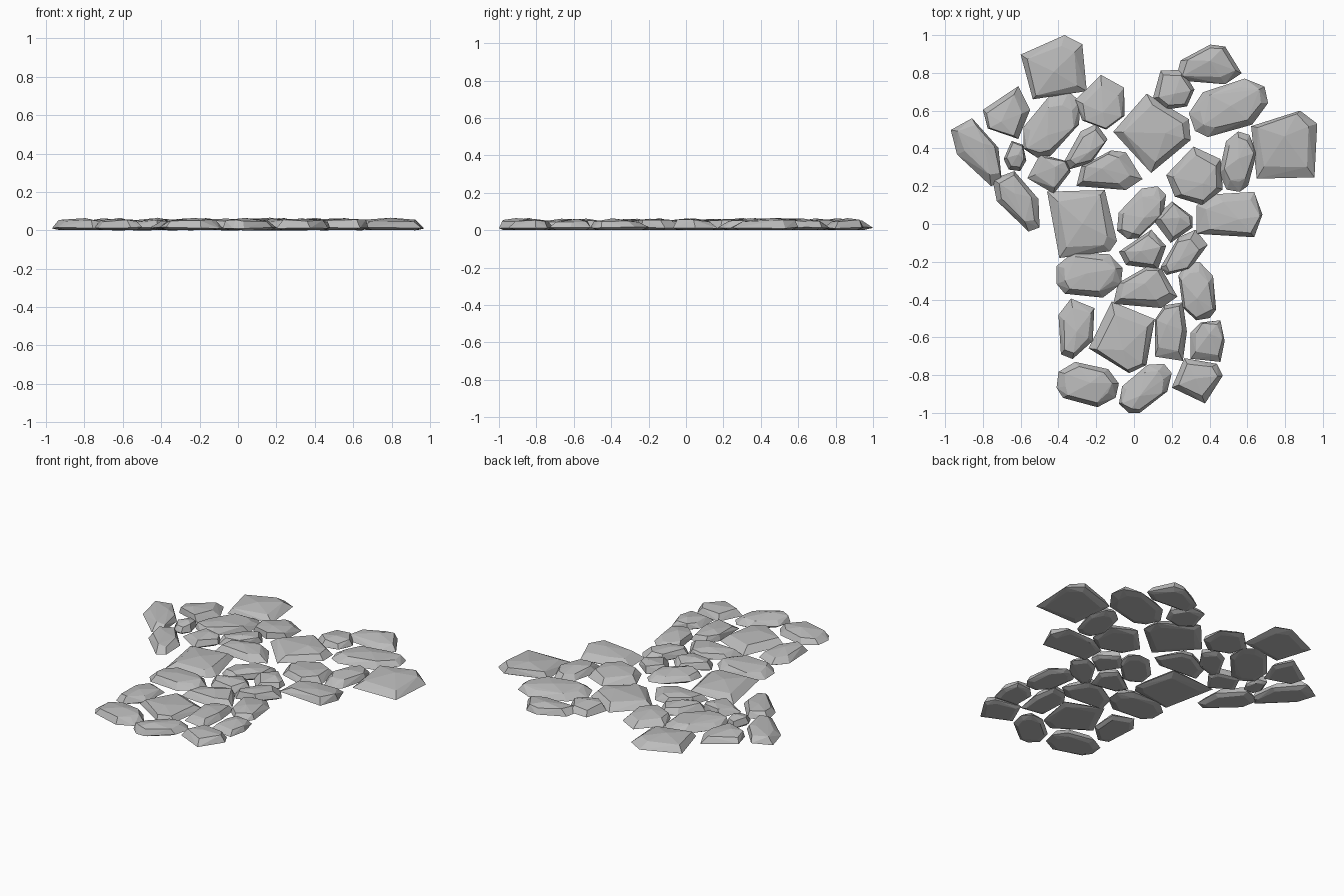
import bpy, bmesh, math, random
from mathutils import Matrix, Vector

random.seed(7)
if "Cube" in bpy.data.objects:
    bpy.data.objects.remove(bpy.data.objects["Cube"], do_unlink=True)

# One grey stone material
stone_grey = bpy.data.materials.new("stone grey")
stone_grey.use_nodes = True
grey = (0.5, 0.5, 0.5, 1)
stone_grey.diffuse_color = grey
stone_grey.node_tree.nodes["Principled BSDF"].inputs["Base Color"].default_value = grey

# Basic outlines that every stone is cut from
slab = [(-1, -.8), (.7, -1), (1, .55), (.55, 1), (-.95, .75)]
paver = [(-.65, -1), (.8, -.8), (1, -.5), (.65, 1), (-1, .95)]
block = [(-1, -.85), (.75, -1), (1, 0), (.75, 1), (-.4, .9), (-1, .4)]
oval = [(-1, -.25), (-.75, -.5), (.4, -.6), (.95, -.25),
        (1, .15), (.6, .5), (-.5, .55), (-1, .2)]
wedge = [(-1, -.3), (-.4, -.55), (.9, -.25), (1, .1), (.3, .55), (-.8, .4)]
loaf = [(-1, -.8), (.5, -1), (1, -.45), (.5, .9), (.05, 1), (-.85, .2)]
gem = [(-1, .1), (-.8, -.6), (.5, -1), (1, .1), (.5, 1)]
cobble = [(-1, -.2), (-.55, -.9), (.45, -1), (1, -.3), (.7, .75), (-.3, 1)]


def fitted(outline, turn, size):
    """Turn an outline, then fit it to the given width and depth."""
    spin = Matrix.Rotation(math.radians(turn), 2)
    points = [spin @ Vector(p) for p in outline]
    low = [min(p[i] for p in points) for i in range(2)]
    high = [max(p[i] for p in points) for i in range(2)]
    return [Vector([((p[i] - low[i]) / (high[i] - low[i]) - .5) * size[i]
                    for i in range(2)]) for p in points]


def stone(area, outline, at, size, turn=0):
    """A flat-faceted stone: shallow base, wide low rim, uneven shoulder, low peak."""
    rim = fitted(outline, turn, size)
    middle = sum(rim, Vector((0, 0))) / len(rim)
    lean = Vector([random.uniform(-.05, .05) * s for s in size])
    bm = bmesh.new()

    def ring(scales, shift, heights):
        for p in rim:
            q = middle + (p - middle) * random.uniform(*scales) + shift
            bm.verts.new((q.x, q.y, random.uniform(*heights)))

    ring((.7, .8), Vector((0, 0)), (0, .003))
    ring((1, 1), Vector((0, 0)), (.009, .018))
    ring((.68, .85), lean, (.043, .056))
    peak = middle + lean * 3
    bm.verts.new((peak.x, peak.y, random.uniform(.06, .066)))
    hull = bmesh.ops.convex_hull(bm, input=bm.verts)
    spare = {v for v in hull["geom_interior"] + hull["geom_unused"]
             if isinstance(v, bmesh.types.BMVert)}
    bmesh.ops.delete(bm, geom=list(spare), context="VERTS")
    bmesh.ops.dissolve_limit(bm, angle_limit=math.radians(3),
                             verts=bm.verts, edges=bm.edges)
    bmesh.ops.recalc_face_normals(bm, faces=bm.faces)
    mesh = bpy.data.meshes.new(area + "_stone")
    bm.to_mesh(mesh)
    bm.free()
    mesh.materials.append(stone_grey)
    obj = bpy.data.objects.new(area + "_stone", mesh)
    obj.location = (*at, 0)
    bpy.context.collection.objects.link(obj)


# Right branch of the path
area = "right_branch"
stone(area, slab, at=(-.425, .83), size=(.35, .34), turn=16)
stone(area, gem, at=(-.675, .59), size=(.25, .28))
stone(area, wedge, at=(-.835, .38), size=(.27, .36), turn=-50)
stone(area, oval, at=(-.435, .525), size=(.3, .35), turn=55)
stone(area, cobble, at=(-.18, .645), size=(.26, .29), turn=-15)
stone(area, cobble, at=(-.63, .36), size=(.12, .16))
stone(area, wedge, at=(-.255, .41), size=(.23, .24), turn=230)
stone(area, slab, at=(-.45, .265), size=(.23, .21), turn=-25)
stone(area, wedge, at=(-.625, .12), size=(.25, .32), turn=-55)
stone(area, loaf, at=(-.13, .285), size=(.35, .21))

# Left branch of the path
area = "left_branch"
stone(area, slab, at=(.095, .48), size=(.41, .42), turn=-40)
stone(area, cobble, at=(.21, .71), size=(.22, .21), turn=15)
stone(area, loaf, at=(.395, .845), size=(.35, .21))
stone(area, oval, at=(.5, .615), size=(.42, .31), turn=20)
stone(area, slab, at=(.795, .42), size=(.35, .36), turn=8)
stone(area, oval, at=(.55, .33), size=(.2, .32), turn=80)
stone(area, cobble, at=(.32, .255), size=(.3, .31), turn=-12)

# Crossing where the branches meet
area = "crossing"
stone(area, paver, at=(-.275, 0), size=(.37, .36))
stone(area, oval, at=(.04, .06), size=(.26, .28), turn=50)
stone(area, slab, at=(.205, .01), size=(.21, .22), turn=-45)
stone(area, block, at=(.505, .05), size=(.35, .24))
stone(area, oval, at=(-.235, -.27), size=(.35, .24))
stone(area, gem, at=(.045, -.135), size=(.25, .21), turn=8)
stone(area, wedge, at=(.265, -.15), size=(.25, .24), turn=230)

# Front stem of the path
area = "front_stem"
stone(area, loaf, at=(.06, -.335), size=(.34, .22))
stone(area, oval, at=(.335, -.355), size=(.2, .31), turn=100)
stone(area, wedge, at=(-.305, -.555), size=(.19, .32), turn=-100)
stone(area, slab, at=(-.065, -.6), size=(.35, .38), turn=-110)
stone(area, block, at=(.195, -.57), size=(.17, .31))
stone(area, block, at=(.39, -.62), size=(.18, .22))
stone(area, oval, at=(-.245, -.85), size=(.33, .24), turn=-8)
stone(area, oval, at=(.06, -.87), size=(.28, .26), turn=45)
stone(area, slab, at=(.335, -.83), size=(.27, .24), turn=-20)
